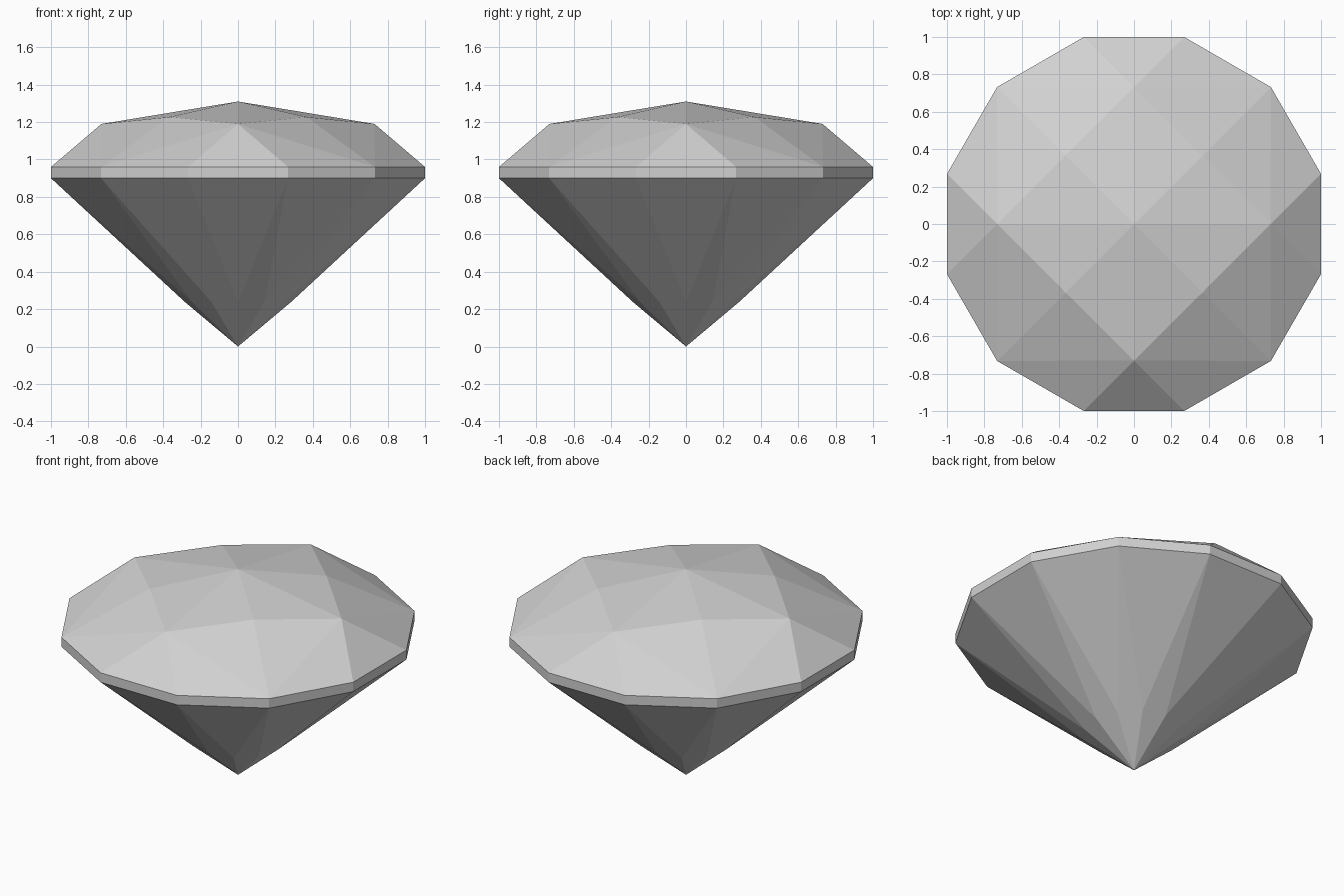
import bpy, bmesh
from math import sin, cos, radians

cube = bpy.data.objects.get("Cube")
if cube:
    bpy.data.objects.remove(cube)

# Stone colour
grey = bpy.data.materials.new("stone_grey")
grey.use_nodes = True
colour = (0.64, 0.64, 0.64, 1)
grey.diffuse_color = colour
grey.node_tree.nodes["Principled BSDF"].inputs["Base Color"].default_value = colour

bm = bmesh.new()
SIDES = 12
STEP = 360 / SIDES
RADIUS = 1 / cos(radians(STEP / 2))   # corner radius for flats at distance 1


def ring(count, radius, z, start):
    """Evenly spaced vertices on a circle, starting at an angle in degrees."""
    angles = [radians(start + 360 * i / count) for i in range(count)]
    return [bm.verts.new((radius * cos(a), radius * sin(a), z)) for a in angles]


def face(*verts):
    bm.faces.new(verts)


# Levels of the cut, from the top point down to the bottom point
apex = bm.verts.new((0, 0, 1.31))
star = ring(4, 0.73, 1.19, 0)
diagonal = ring(4, 0.518, 1.227, 45)
girdle_top = ring(SIDES, RADIUS, 0.96, STEP / 2)
girdle_low = ring(SIDES, RADIUS, 0.90, STEP / 2)
kink = ring(SIDES, 0.285, 0.239, 0)
culet = bm.verts.new((0, 0, 0))

# Crown: a fan of facets around each of the four star points
for k in range(4):
    rim = [girdle_top[(3 * k + j) % SIDES] for j in (-2, -1, 0, 1)]
    fan = [apex, diagonal[k - 1], *rim, diagonal[k], apex]
    for a, b in zip(fan, fan[1:]):
        face(star[k], a, b)

# Girdle band, and pavilion with edge triangles and long kites
for i in range(SIDES):
    j = (i + 1) % SIDES
    face(girdle_low[i], girdle_low[j], girdle_top[j], girdle_top[i])
    face(girdle_low[j], girdle_low[i], kink[j])
    face(girdle_low[i], kink[i], culet, kink[j])

bmesh.ops.recalc_face_normals(bm, faces=bm.faces)
mesh = bpy.data.meshes.new("cut_gem")
bm.to_mesh(mesh)
bm.free()
mesh.materials.append(grey)
gem = bpy.data.objects.new("cut_gem", mesh)
bpy.context.collection.objects.link(gem)
